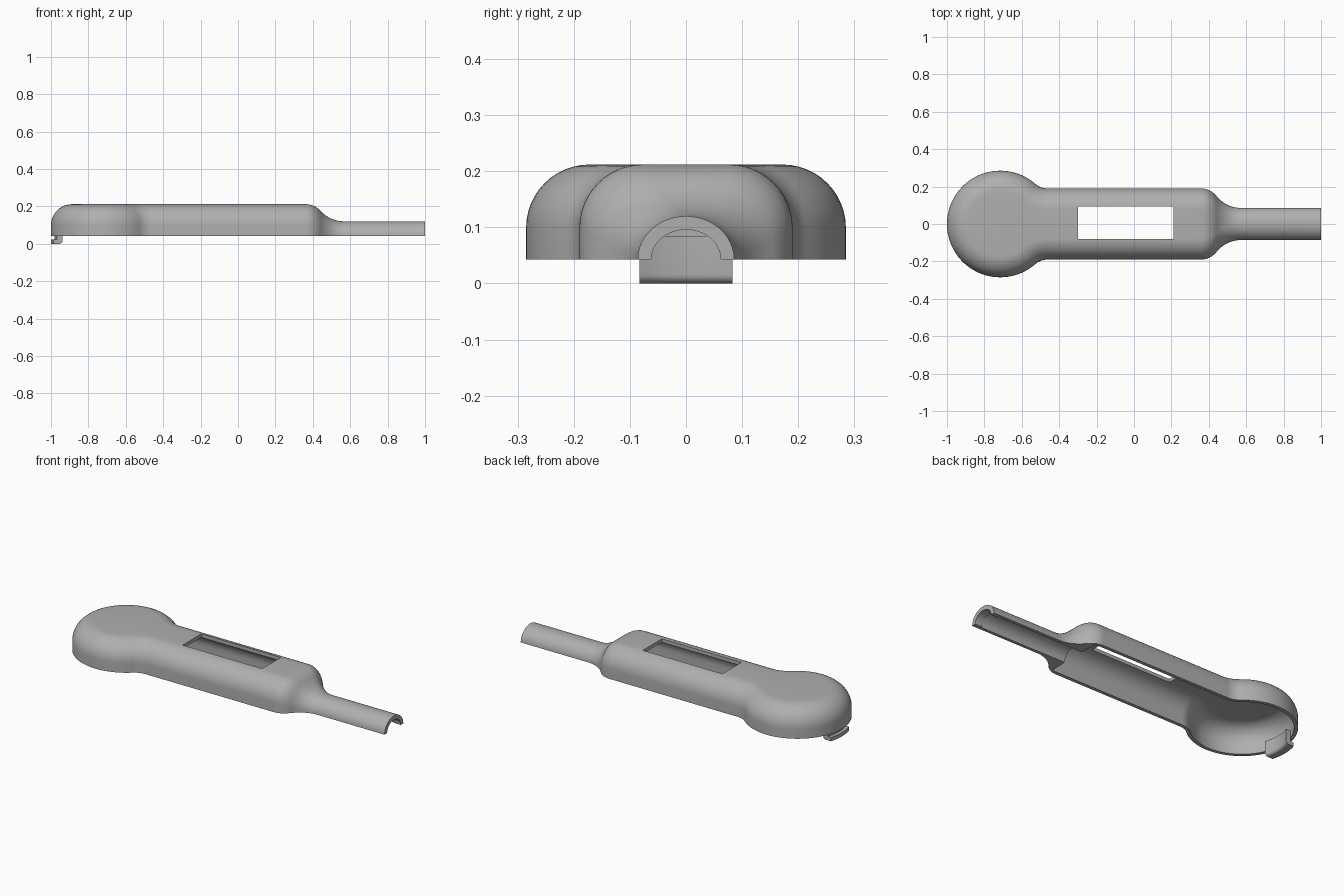
import bpy, bmesh
from math import sin, cos, pi, sqrt, atan2, radians

if "Cube" in bpy.data.objects:
    bpy.data.objects.remove(bpy.data.objects["Cube"], do_unlink=True)

BASE, H, R, W, FIL, T = 0.043, 0.169, 0.285, 0.19, 0.113, 0.02
HX = -0.715                       # head centre
CR = 0.1                          # concave radius between head and body
CY = W + CR
CX = HX + sqrt((R + CR) ** 2 - CY ** 2)
NECK_W, NECK_H = 0.086, 0.077
S0, S1, STEP, COLLAR = 0.36, 0.57, 0.40, 0.955

grey = bpy.data.materials.new("plain grey")
grey.use_nodes = True
grey.diffuse_color = (0.43, 0.43, 0.43, 1)
grey.node_tree.nodes["Principled BSDF"].inputs["Base Color"].default_value = (0.43, 0.43, 0.43, 1)


def finish(bm, name):
    bmesh.ops.remove_doubles(bm, verts=bm.verts, dist=1e-5)
    bmesh.ops.recalc_face_normals(bm, faces=bm.faces)
    mesh = bpy.data.meshes.new(name)
    bm.to_mesh(mesh)
    bm.free()
    mesh.materials.append(grey)
    ob = bpy.data.objects.new(name, mesh)
    bpy.context.collection.objects.link(ob)
    return ob


def smooth(ob):
    bpy.ops.object.select_all(action='DESELECT')
    ob.select_set(True)
    bpy.context.view_layer.objects.active = ob
    bpy.ops.object.shade_smooth_by_angle(angle=radians(32))


def section(pos, h, rx, rz, inset=0):
    """Rounded arch; pos(d) gives the plan point inset by d."""
    half = [(*pos(inset), BASE)]
    for k in range(13):
        a = k / 12 * pi / 2
        half.append((*pos(inset + rx * (1 - cos(a))), BASE + h - rz + rz * sin(a)))
    return half + [(x, -y, z) for x, y, z in reversed(half)]


def arc(cx, cy, r, sign, a):
    return lambda d: (cx + (r + sign * d) * cos(a), cy + (r + sign * d) * sin(a))


def at_x(x, w):
    return lambda d: (x, w - d)


def blend(x):
    """S-curve of two arcs from body (0) to neck (1)."""
    u = min(max((x - S0) / (S1 - S0), 0), 1) * 0.21
    if u < 0.081:
        drop = 0.11 - sqrt(0.11 ** 2 - u * u)
    else:
        drop = 0.092 - (0.176 - sqrt(0.176 ** 2 - (0.21 - u) ** 2))
    return min(max(drop / 0.092, 0), 1)


def mix(a, b, f):
    return a + (b - a) * f


# Plan stations around the head and its concave fillet
tangent = atan2(CY, CX - HX)
plan = [arc(HX, 0, R, -1, mix(pi, tangent, i / 32)) for i in range(33)]
plan += [arc(CX, CY, CR, 1, mix(tangent - pi, -pi / 2, i / 10)) for i in range(1, 11)]
outer = [section(p, H, FIL, FIL) for p in plan]
inner = [section(p, H - T, FIL - T, FIL - T, T) for p in plan]

# Straight body, shoulder and neck stations
xs = [S0 + (S1 - S0) * i / 24 for i in range(25)]
xs += [STEP - 0.002, STEP + 0.002, COLLAR - 0.002, COLLAR, 1.0]
for x in sorted(xs):
    f = blend(x)
    outer.append(section(at_x(x, mix(W, NECK_W, f)), mix(H, NECK_H, f),
                         mix(FIL, NECK_W, f), mix(FIL, NECK_H, f)))
    if x < STEP:
        inner.append(section(at_x(x, W), H - T, FIL - T, FIL - T, T))
    else:
        t = 0.024 if x >= COLLAR else 0.018
        w, h = NECK_W - t, NECK_H - t
        inner.append(section(at_x(x, w), h, w, h))

# Hollow half shell
bm = bmesh.new()
rings = [[bm.verts.new(p) for p in o + i[::-1]] for o, i in zip(outer, inner)]
n = len(rings[0])
for a, b in zip(rings, rings[1:]):
    for j in range(n):
        k = (j + 1) % n
        bm.faces.new((a[j], b[j], b[k], a[k]))
end = rings[-1]
for j in range(n // 2 - 1):
    bm.faces.new((end[j], end[j + 1], end[n - 2 - j], end[n - 1 - j]))
shell = finish(bm, "handle_shell")

# Rectangular window through the top
bm = bmesh.new()
bmesh.ops.create_cube(bm, size=1)
for v in bm.verts:
    v.co = (-0.045 + v.co.x * 0.51, 0.007 + v.co.y * 0.172, 0.22 + v.co.z * 0.14)
cutter = finish(bm, "window_cutter")
cutter.hide_render = True
cut = shell.modifiers.new("window", 'BOOLEAN')
cut.object = cutter
cut.operation = 'DIFFERENCE'
cut.solver = 'EXACT'
bpy.context.view_layer.objects.active = shell
bpy.ops.object.modifier_apply(modifier=cut.name)
bpy.data.objects.remove(cutter, do_unlink=True)
smooth(shell)

# Curved clip with an outward lip, inside the head tip
rad = 0.016
inside, wall = 0.238, 0.266
profile = [(wall, 0.085), (wall, 0.022), (R, 0.022), (R, 0)]
profile += [(inside + rad - rad * sin(a), rad - rad * cos(a))
            for a in [i / 6 * pi / 2 for i in range(7)]]
profile += [(inside, 0.085)]
bm = bmesh.new()
rows = []
for i in range(13):
    y = -0.083 + 0.166 * i / 12
    rows.append([bm.verts.new((HX - sqrt(r * r - y * y), y, z)) for r, z in profile])
m = len(profile)
for a, b in zip(rows, rows[1:]):
    for j in range(m):
        k = (j + 1) % m
        bm.faces.new((a[j], a[k], b[k], b[j]))
bm.faces.new(rows[0])
bm.faces.new(rows[-1][::-1])
smooth(finish(bm, "clip_hook"))
